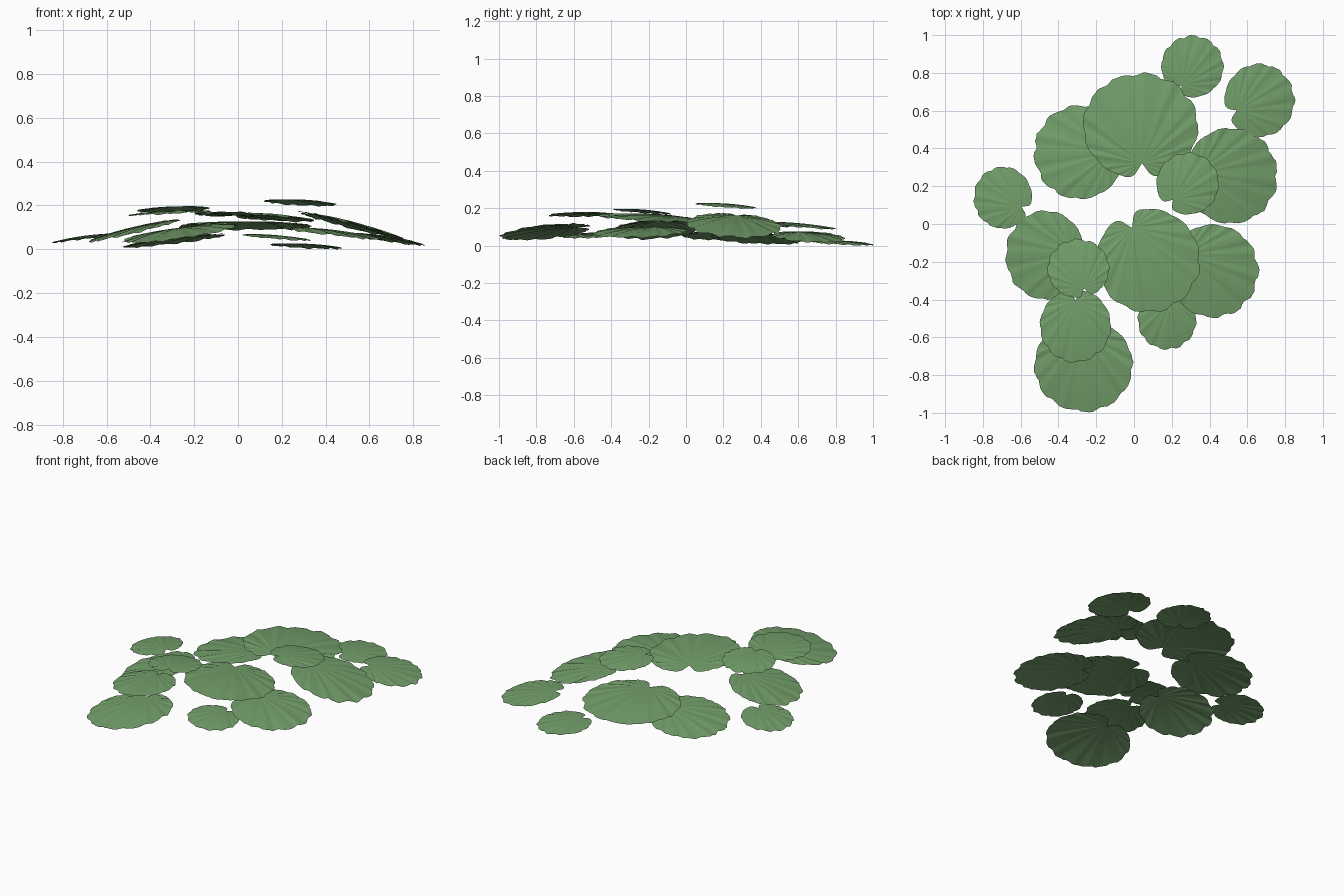
import bpy, bmesh, math, random

if "Cube" in bpy.data.objects:
    bpy.data.objects.remove(bpy.data.objects["Cube"])

random.seed(4)

green = bpy.data.materials.new("leaf green")
green.diffuse_color = (0.17, 0.34, 0.145, 1)
green.use_nodes = True
green.node_tree.nodes["Principled BSDF"].inputs["Base Color"].default_value = green.diffuse_color

# centre x, y, z, half width, half depth, notch direction (degrees), slope in x, slope in y
LEAVES = [
    (0.31, 0.835, 0.020, 0.166, 0.165, 240, -0.05, -0.05),
    (0.665, 0.655, 0.055, 0.187, 0.195, 203, -0.15, -0.05),
    (0.035, 0.52, 0.116, 0.307, 0.283, 272, 0.0, -0.06),
    (-0.29, 0.38, 0.048, 0.243, 0.250, 0, 0.12, -0.05),
    (0.515, 0.255, 0.118, 0.248, 0.256, 175, -0.26, -0.05),
    (0.285, 0.215, 0.219, 0.167, 0.165, 228, -0.05, -0.07),
    (-0.695, 0.14, 0.058, 0.156, 0.165, 335, 0.14, -0.02),
    (-0.47, -0.165, 0.095, 0.213, 0.238, 5, 0.24, 0.05),
    (-0.295, -0.235, 0.188, 0.165, 0.157, 285, 0.04, -0.08),
    (-0.31, -0.54, 0.172, 0.190, 0.195, 90, 0.05, 0.01),
    (-0.267, -0.75, 0.083, 0.263, 0.248, 92, 0.14, 0.10),
    (0.075, -0.195, 0.158, 0.277, 0.277, 116, -0.06, -0.04),
    (0.42, -0.25, 0.082, 0.242, 0.249, 150, -0.12, 0.03),
    (0.175, -0.51, 0.060, 0.156, 0.156, 80, -0.08, 0.04),
]
SEGS, RINGS, HUB = 110, 7, 0.70


def lily_leaf(name, cx, cy, cz, rx, ry, notch, sx, sy):
    """Round leaf fanned out from a hub near its notch, with scalloped rim and radial ripples."""
    bm = bmesh.new()
    a = math.radians(notch)
    hub = (HUB * math.cos(a), HUB * math.sin(a))      # on a unit disc
    gap = math.radians(32)
    phase = random.uniform(0, 6.28)
    r = (rx + ry) / 2

    def point(u, v, ripple):
        x, y = u * rx, v * ry
        dome = 0.065 * r * (0.45 - (u * u + v * v))
        return bm.verts.new((cx + x, cy + y, cz + sx * x + sy * y + dome + ripple))

    centre = point(*hub, 0)
    spokes = []
    for i in range(SEGS + 1):
        s = (2 * math.pi - 2 * gap) * i / SEGS
        t = a + gap + s
        dx, dy = math.cos(t), math.sin(t)
        b = hub[0] * dx + hub[1] * dy
        reach = -b + math.sqrt(b * b + 1 - HUB ** 2)   # hub to disc edge
        side = min(s, 2 * math.pi - 2 * gap - s)
        reach *= 1 - 0.3 * math.exp(-side / 0.12)      # rounded lobes at the notch
        rim = math.atan2(hub[1] + reach * dy, hub[0] + reach * dx)
        scallop = 1 - 0.04 * (1 - abs(math.sin(6 * rim + phase)))
        scallop += random.uniform(-0.008, 0.008)
        wave = math.sin(22 * t + phase) + 0.6 * math.sin(37 * t) + 0.5 * math.sin(9 * t - phase)
        spoke = []
        for k in range(1, RINGS + 1):
            f = k / RINGS
            d = reach * f * (1 + (scallop - 1) * f)
            spoke.append(point(hub[0] + dx * d, hub[1] + dy * d,
                               0.011 * r * wave * f * min(1, reach)))
        spokes.append(spoke)
    for s, n in zip(spokes, spokes[1:]):
        bm.faces.new((centre, s[0], n[0]))
        for k in range(RINGS - 1):
            bm.faces.new((s[k], s[k + 1], n[k + 1], n[k]))
    for f in bm.faces:
        f.smooth = True
    mesh = bpy.data.meshes.new(name)
    bm.to_mesh(mesh)
    bm.free()
    mesh.materials.append(green)
    obj = bpy.data.objects.new(name, mesh)
    bpy.context.collection.objects.link(obj)
    return obj


leaves = [lily_leaf(f"leaf_{i + 1}", *spec) for i, spec in enumerate(LEAVES)]

# rest the lowest rim on the ground
low = min(v.co.z for o in leaves for v in o.data.vertices)
for o in leaves:
    for v in o.data.vertices:
        v.co.z -= low
